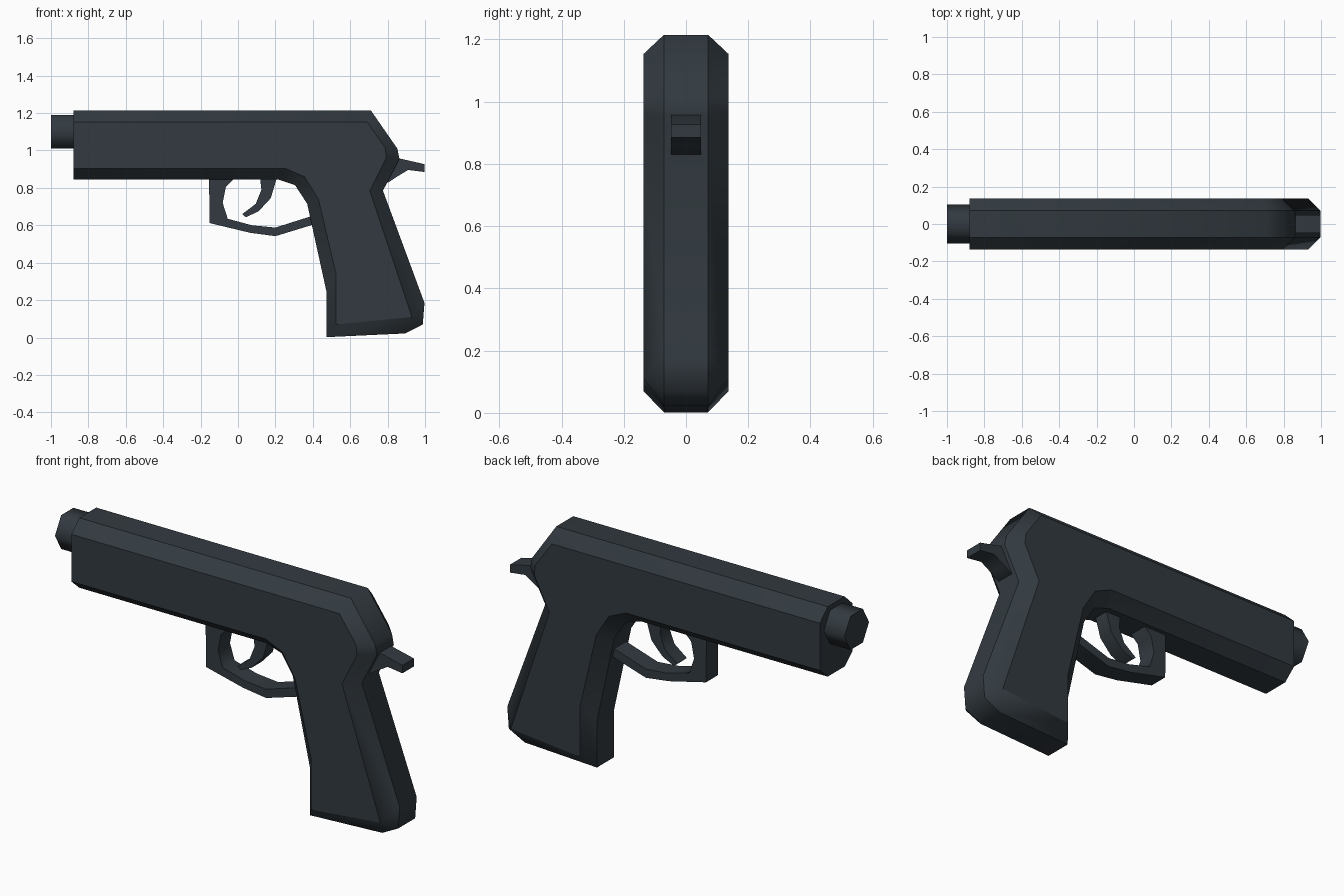
import bpy, bmesh, math

if "Cube" in bpy.data.objects:
    bpy.data.objects.remove(bpy.data.objects["Cube"])

steel = bpy.data.materials.new("dark slate steel")
steel.diffuse_color = (0.032, 0.042, 0.051, 1)
steel.use_nodes = True
steel.node_tree.nodes["Principled BSDF"].inputs["Base Color"].default_value = steel.diffuse_color


def loft(name, rings, along="y", limit=65):
    """Skin closed outlines [(depth, points)] along an axis and cap both ends."""
    bm = bmesh.new()
    loops = []
    for d, pts in rings:
        loops.append([bm.verts.new((a, d, z) if along == "y" else (d, a, z)) for a, z in pts])
    n = len(loops[0])
    for lo, hi in zip(loops, loops[1:]):
        for i in range(n):
            j = (i + 1) % n
            bm.faces.new((lo[i], lo[j], hi[j], hi[i]))
    bm.faces.new(loops[0])
    bm.faces.new(loops[-1])
    bmesh.ops.remove_doubles(bm, verts=bm.verts, dist=0.0005)
    bmesh.ops.recalc_face_normals(bm, faces=bm.faces)
    me = bpy.data.meshes.new(name)
    bm.to_mesh(me)
    bm.free()
    # smooth around each outline, hard edges between the strips
    me.shade_smooth()
    me.set_sharp_from_angle(angle=math.radians(limit))
    k = 1 if along == "y" else 0
    for e in me.edges:
        a, b = (me.vertices[v].co for v in e.vertices)
        if abs(a[k] - b[k]) < 1e-5:
            e.use_edge_sharp = True
    me.materials.append(steel)
    ob = bpy.data.objects.new(name, me)
    bpy.context.collection.objects.link(ob)
    return ob


def plate(name, pts, half):
    return loft(name, [(-half, pts), (half, pts)])


# Slide and grip: wide outline in the middle, inset outline on both sides
outer = [(-0.88, 1.215), (0.71, 1.215), (0.852, 1.01), (0.863, 0.955), (0.775, 0.785),
         (0.997, 0.185), (0.988, 0.07), (0.895, 0.022), (0.472, 0.002), (0.472, 0.25),
         (0.37, 0.715), (0.305, 0.815), (0.215, 0.845), (-0.88, 0.845)]
heel = (0.93, 0.11)
inner = [(-0.88, 1.153), (0.69, 1.153), (0.787, 1.015), (0.793, 0.96), (0.705, 0.785),
         heel, heel, heel, (0.524, 0.07), (0.524, 0.34),
         (0.43, 0.74), (0.355, 0.86), (0.255, 0.903), (-0.88, 0.903)]
loft("slide_and_grip", [(-0.137, inner), (-0.071, outer), (0.071, outer), (0.137, inner)])

# Hexagonal barrel end
hexagon = [(0.103 * math.cos(i * math.pi / 3), 1.1 + 0.103 * math.sin(i * math.pi / 3))
           for i in range(6)]
loft("barrel", [(-1.0, hexagon), (-0.85, hexagon)], along="x")

# Trigger guard
plate("trigger_guard", [(-0.155, 0.88), (-0.152, 0.612), (0.065, 0.56), (0.2, 0.542),
                        (0.39, 0.6), (0.45, 0.62), (0.45, 0.67), (0.38, 0.645),
                        (0.2, 0.588), (0.075, 0.6), (-0.055, 0.635), (-0.082, 0.72),
                        (-0.065, 0.805), (-0.025, 0.845), (-0.025, 0.88)], 0.05)

# Trigger
plate("trigger", [(0.115, 0.88), (0.125, 0.79), (0.095, 0.715), (0.023, 0.66),
                  (0.042, 0.643), (0.11, 0.675), (0.175, 0.745), (0.205, 0.845),
                  (0.205, 0.88)], 0.04)

# Hammer
plate("hammer", [(0.78, 0.955), (0.865, 0.957), (0.997, 0.927), (0.997, 0.885),
                 (0.91, 0.896), (0.85, 0.86), (0.805, 0.83), (0.77, 0.83)], 0.048)
